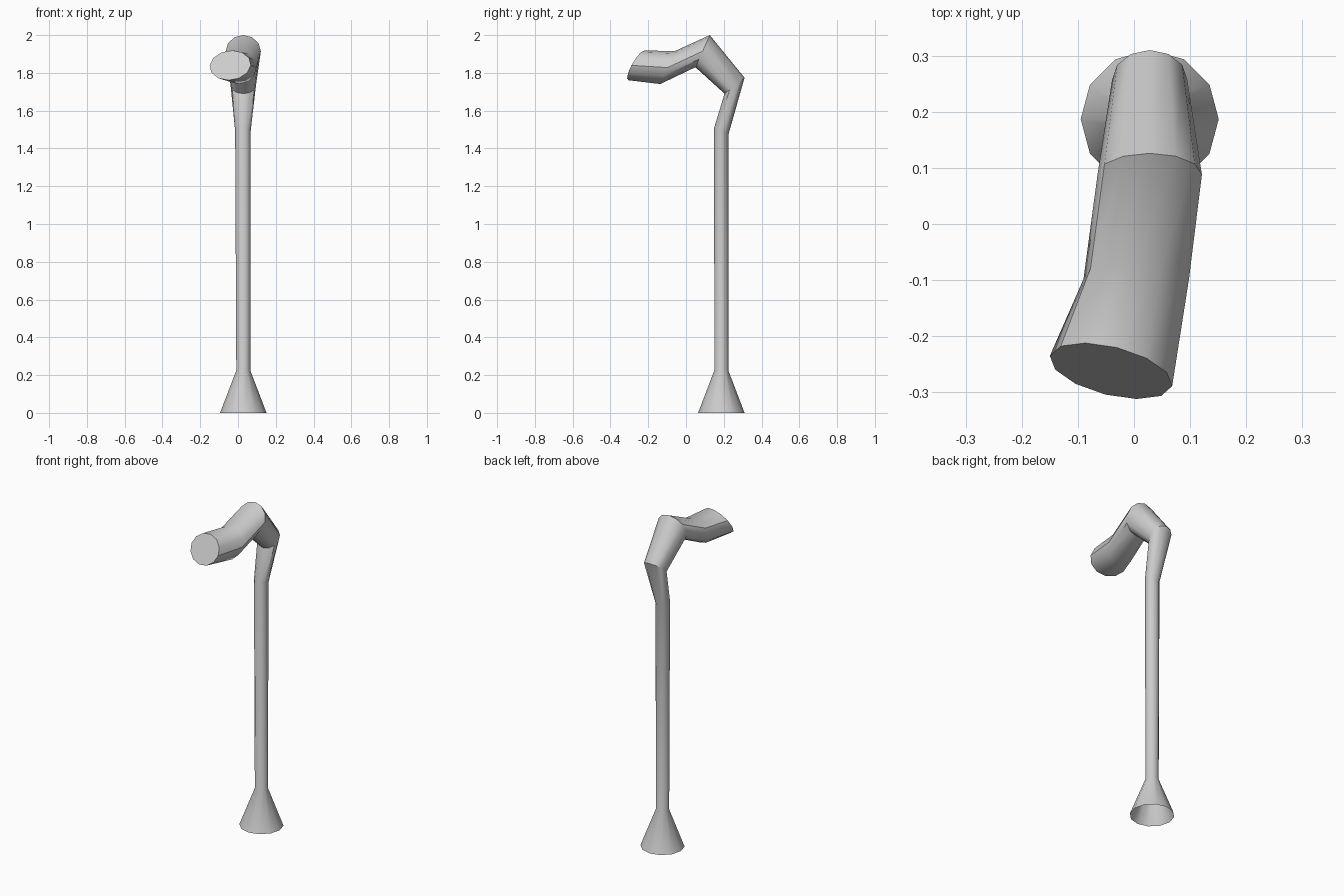
import bpy, bmesh, math
from mathutils import Vector

if "Cube" in bpy.data.objects:
    bpy.data.objects.remove(bpy.data.objects["Cube"])

SIDES = 12

# Cross-sections along the stem: centre, sideways half-axis, back/up half-axis
RINGS = [
    ((0.028, 0.187, 0.000), (0.123, 0, 0), (0, 0.123, 0)),            # flared foot
    ((0.028, 0.187, 0.225), (0.037, 0, 0), (0, 0.037, 0)),            # top of foot
    ((0.026, 0.187, 1.492), (0.041, 0, 0), (0, 0.038, -0.017)),       # top of shaft
    ((0.028, 0.257, 1.732), (0.067, 0, 0), (0, 0.053, 0.042)),        # back bend
    ((0.028, 0.088, 1.915), (0.093, 0, 0), (0, 0.038, 0.085)),        # crown
    ((0.004, -0.098, 1.828), (0.094, 0, 0), (0, 0.038, 0.087)),       # front bend
    ((-0.041, -0.262, 1.840), (0.109, -0.027, 0), (0.010, 0.042, 0.079)),  # mouth
]

bm = bmesh.new()
loops = []
for centre, across, up in RINGS:
    c, u, v = Vector(centre), Vector(across), Vector(up)
    loops.append([bm.verts.new(c + u * math.cos(a) + v * math.sin(a))
                  for a in (2 * math.pi * i / SIDES for i in range(SIDES))])

# Tube walls
for low, high in zip(loops, loops[1:]):
    for i in range(SIDES):
        j = (i + 1) % SIDES
        bm.faces.new((low[i], low[j], high[j], high[i]))

# Flat mouth disc; the foot stays open underneath
bm.faces.new(loops[-1])

mesh = bpy.data.meshes.new("bent_pipe")
bm.to_mesh(mesh)
bm.free()
pipe = bpy.data.objects.new("bent_pipe", mesh)
bpy.context.collection.objects.link(pipe)

# Smooth walls with crisp bends
bpy.context.view_layer.objects.active = pipe
pipe.select_set(True)
bpy.ops.object.shade_smooth_by_angle(angle=math.radians(35))
